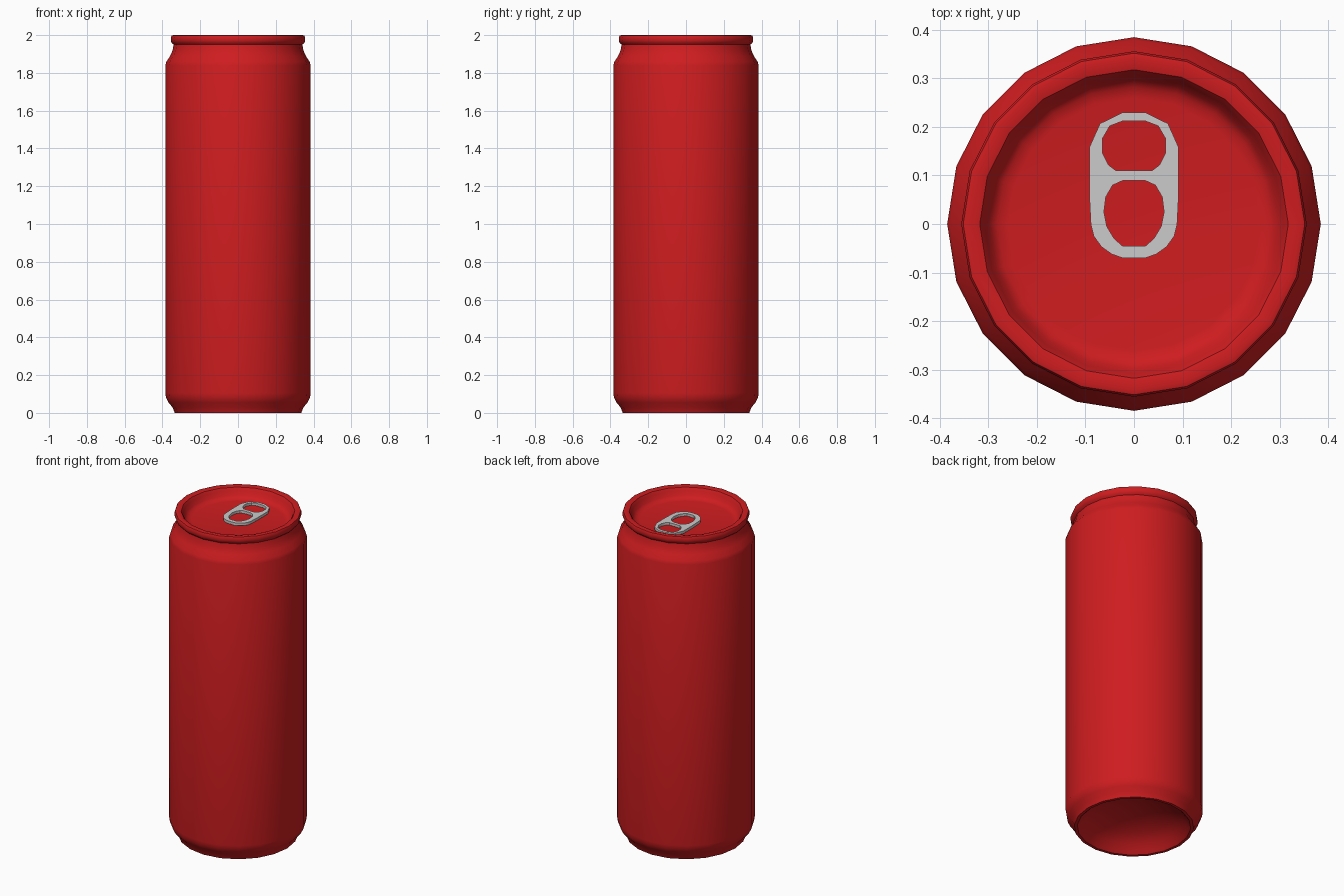
import bpy, bmesh, math

if "Cube" in bpy.data.objects:
    bpy.data.objects.remove(bpy.data.objects["Cube"])

SIDES = 20


def smooth(obj, angle):
    bpy.ops.object.select_all(action='DESELECT')
    obj.select_set(True)
    bpy.context.view_layer.objects.active = obj
    bpy.ops.object.shade_smooth_by_angle(angle=math.radians(angle))


def lathe(name, profile):
    """Spin (radius, z) points around z; the profile starts and ends on the axis."""
    bm = bmesh.new()
    verts = [bm.verts.new((r, 0, z)) for r, z in profile]
    edges = [bm.edges.new(pair) for pair in zip(verts, verts[1:])]
    bmesh.ops.spin(bm, geom=verts + edges, cent=(0, 0, 0), axis=(0, 0, 1),
                   angle=math.tau, steps=SIDES, use_merge=True)
    bmesh.ops.remove_doubles(bm, verts=bm.verts[:], dist=1e-4)
    bmesh.ops.recalc_face_normals(bm, faces=bm.faces[:])
    mesh = bpy.data.meshes.new(name)
    bm.to_mesh(mesh)
    bm.free()
    obj = bpy.data.objects.new(name, mesh)
    bpy.context.collection.objects.link(obj)
    return obj


# Can body: domed base, foot, straight wall, shoulder, neck, rim, sunken lid
can = lathe("can_body", [
    (0, 0.12), (0.12, 0.108), (0.21, 0.08), (0.275, 0.045), (0.305, 0.012),
    (0.318, 0), (0.335, 0),
    (0.347, 0.03), (0.368, 0.055), (0.381, 0.08), (0.385, 0.105),
    (0.385, 1.84), (0.379, 1.86), (0.359, 1.89), (0.346, 1.92), (0.341, 1.95),
    (0.352, 1.96), (0.356, 1.972), (0.356, 1.988), (0.352, 1.997), (0.342, 2.0),
    (0.318, 1.994), (0.308, 1.978), (0.298, 1.952), (0.282, 1.939),
    (0.26, 1.935), (0, 1.935)])
red = bpy.data.materials.new("red_paint")
red.diffuse_color = (0.62, 0.012, 0.014, 1)
red.use_nodes = True
red.node_tree.nodes["Principled BSDF"].inputs["Base Color"].default_value = red.diffuse_color
can.data.materials.append(red)
smooth(can, 40)

# Pull tab: flat outline with two holes; right halves are mirrored
outline = [(0.023, 0.23), (0.07, 0.207), (0.092, 0.158), (0.092, 0.06),
           (0.089, 0.0), (0.083, -0.025), (0.067, -0.047), (0.046, -0.062),
           (0.024, -0.07)]
upper_hole = [(0.024, 0.212), (0.05, 0.202), (0.065, 0.176), (0.065, 0.147),
              (0.053, 0.122), (0.037, 0.11)]
lower_hole = [(0.022, 0.09), (0.044, 0.08), (0.058, 0.056), (0.062, 0.025),
              (0.056, -0.005), (0.041, -0.03), (0.024, -0.045)]
curve = bpy.data.curves.new("pull_tab", 'CURVE')
curve.dimensions = '2D'
curve.fill_mode = 'BOTH'
curve.extrude = 0.008
for half in (outline, upper_hole, lower_hole):
    loop = half + [(-x, y) for x, y in reversed(half)]
    spline = curve.splines.new('POLY')
    spline.points.add(len(loop) - 1)
    for point, (x, y) in zip(spline.points, loop):
        point.co = (x, y, 0, 1)
    spline.use_cyclic_u = True
tab = bpy.data.objects.new("pull_tab", curve)
tab.location.z = 1.947
bpy.context.collection.objects.link(tab)
bpy.ops.object.select_all(action='DESELECT')
tab.select_set(True)
bpy.context.view_layer.objects.active = tab
bpy.ops.object.convert(target='MESH')
smooth(bpy.context.view_layer.objects.active, 30)
